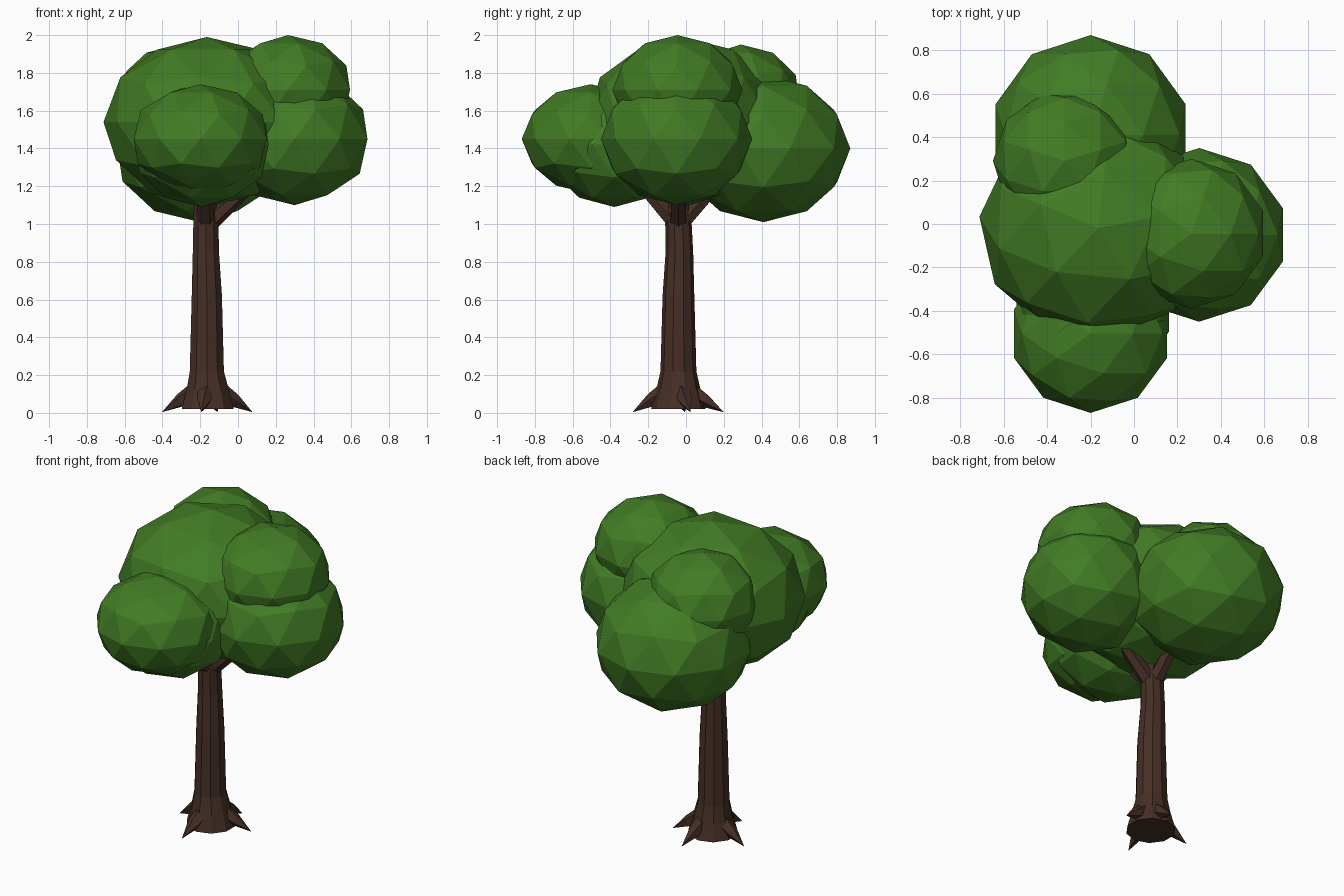
import bpy, bmesh, math
from mathutils import Vector, Matrix

if "Cube" in bpy.data.objects:
    bpy.data.objects.remove(bpy.data.objects["Cube"])


def material(name, color):
    m = bpy.data.materials.new(name)
    m.diffuse_color = (*color, 1)
    m.use_nodes = True
    m.node_tree.nodes["Principled BSDF"].inputs["Base Color"].default_value = m.diffuse_color
    return m


LEAF = material("leaf_green", (0.054, 0.20, 0.018))
BARK = material("bark_brown", (0.060, 0.028, 0.019))


def finish(bm, name, mat):
    bmesh.ops.recalc_face_normals(bm, faces=bm.faces)
    me = bpy.data.meshes.new(name)
    bm.to_mesh(me)
    bm.free()
    me.materials.append(mat)
    ob = bpy.data.objects.new(name, me)
    bpy.context.collection.objects.link(ob)
    return ob


def blob(name, center, r, rz, turn=0):
    # Faceted, slightly flattened leaf clump
    bm = bmesh.new()
    bmesh.ops.create_icosphere(bm, subdivisions=2, radius=1)
    mtx = (Matrix.Translation(center) @ Matrix.Diagonal((r[0], r[1], rz, 1))
           @ Matrix.Rotation(math.radians(turn), 4, 'Z'))
    bm.transform(mtx)
    finish(bm, name, LEAF)


def tube(name, path, sides, turn=0):
    # Loft through (point, radius, ring axis); a zero radius makes a tip
    bm = bmesh.new()
    rings = []
    for p, r, axis in path:
        rot = Vector((0, 0, 1)).rotation_difference(Vector(axis))
        ring = []
        for i in range(sides):
            a = 2 * math.pi * i / sides + turn
            v = rot @ Vector((r * math.cos(a), r * math.sin(a), 0))
            ring.append(bm.verts.new(Vector(p) + v))
        rings.append(ring)
    for a, b in zip(rings, rings[1:]):
        for i in range(sides):
            j = (i + 1) % sides
            bm.faces.new((a[i], a[j], b[j], b[i]))
    bm.faces.new(rings[0][::-1])
    bm.faces.new(rings[-1])
    bmesh.ops.remove_doubles(bm, verts=bm.verts, dist=0.0005)
    finish(bm, name, BARK)


# Leaf clumps
blob("crown_main", (-0.165, -0.02, 1.54), (0.55, 0.515), 0.45, 12)
blob("crown_right_low", (0.30, -0.05, 1.45), (0.405, 0.40), 0.35)
blob("crown_right_top", (0.265, -0.045, 1.71), (0.345, 0.345), 0.29)
blob("crown_back_low", (-0.20, 0.41, 1.40), (0.46, 0.46), 0.39)
blob("crown_back_top", (-0.32, 0.29, 1.66), (0.33, 0.325), 0.29, 18)
blob("crown_front_low", (-0.19, -0.38, 1.42), (0.37, 0.37), 0.33)
blob("crown_front_top", (-0.20, -0.505, 1.45), (0.37, 0.365), 0.29)

# Trunk with flared base
UP = (0, 0, 1)
tube("trunk", [((-0.16, -0.04, 0.02), 0.145, UP),
               ((-0.16, -0.04, 0.12), 0.118, UP),
               ((-0.165, -0.04, 0.22), 0.095, UP),
               ((-0.165, -0.04, 0.62), 0.084, UP),
               ((-0.17, -0.035, 0.85), 0.073, UP),
               ((-0.17, -0.04, 1.0), 0.070, UP),
               ((-0.18, -0.04, 1.25), 0.050, UP)], 10, math.radians(18))

# Branches reaching into the clumps
for name, end in (("branch_right", (0.13, -0.04, 1.27)),
                  ("branch_back", (-0.18, 0.20, 1.25)),
                  ("branch_front", (-0.18, -0.27, 1.25))):
    start = Vector((-0.17, -0.04, 0.99))
    d = Vector(end) - start
    tube(name, [(start, 0.05, d), (end, 0.035, d)], 6)

# Pointed roots
for k, deg in enumerate((15, 78, 172, 262)):
    a = math.radians(deg)
    out = Vector((math.cos(a), math.sin(a), 0))
    base = Vector((-0.16, -0.04, 0))
    p0 = base + out * 0.07 + Vector((0, 0, 0.115))
    p1 = base + out * 0.145 + Vector((0, 0, 0.065))
    p2 = base + out * 0.245 + Vector((0, 0, 0.004))
    d = p2 - p0
    tube("root_%d" % (k + 1), [(p0, 0.048, d), (p1, 0.038, d), (p2, 0.0, d)], 5)
